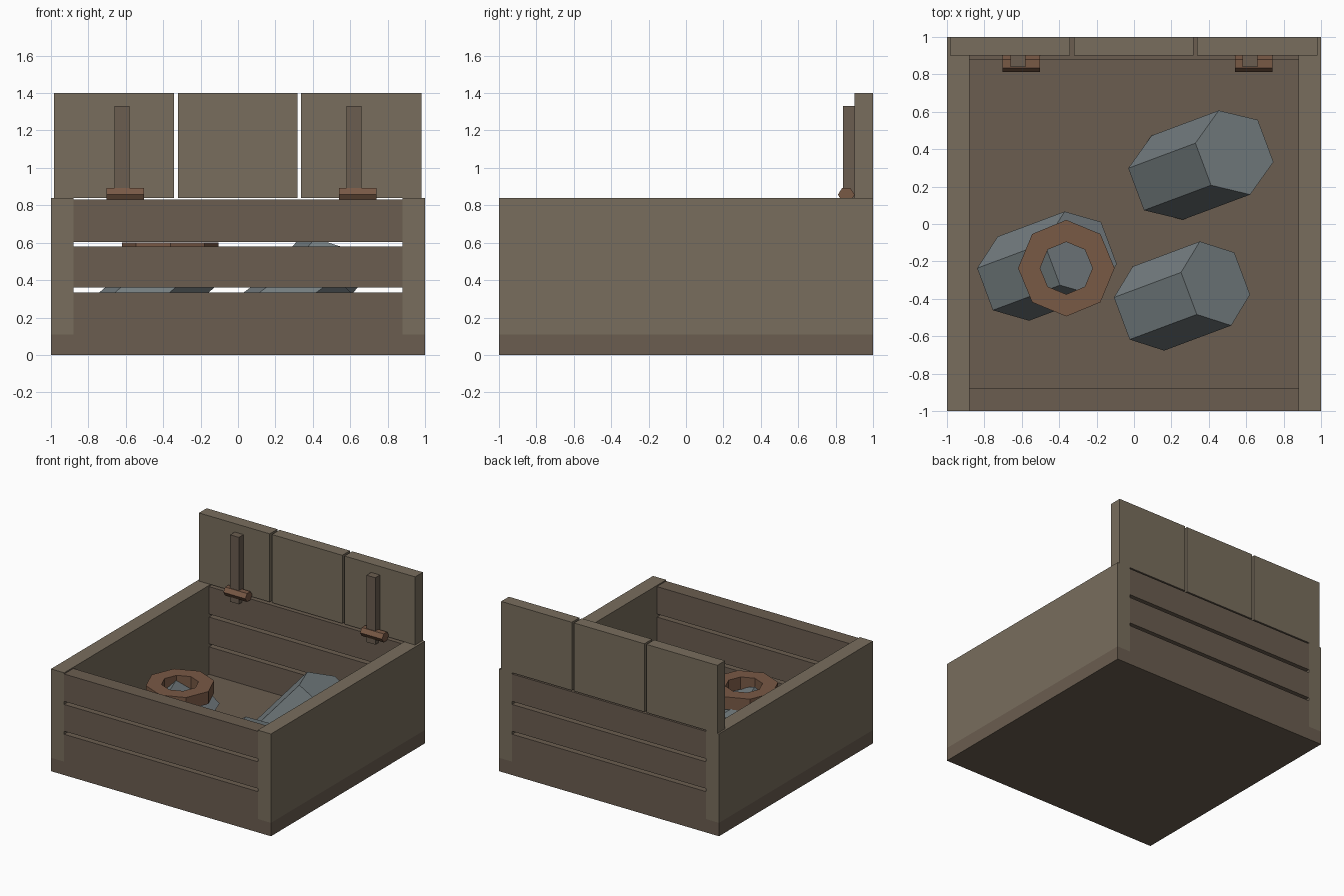
import bpy, bmesh, math
from mathutils import Matrix, Vector

if "Cube" in bpy.data.objects:
    bpy.data.objects.remove(bpy.data.objects["Cube"])


def material(name, rgb):
    m = bpy.data.materials.new(name)
    m.diffuse_color = (*rgb, 1)
    m.use_nodes = True
    m.node_tree.nodes["Principled BSDF"].inputs["Base Color"].default_value = m.diffuse_color
    return m


WOOD = material("light_wood", (0.19, 0.155, 0.11))
SLAT = material("dark_wood", (0.145, 0.11, 0.08))
STONE = material("grey_stone", (0.17, 0.20, 0.21))
RUST = material("rust", (0.19, 0.10, 0.06))


def add_object(name, bm, mat):
    bmesh.ops.recalc_face_normals(bm, faces=bm.faces)
    me = bpy.data.meshes.new(name)
    bm.to_mesh(me)
    bm.free()
    me.materials.append(mat)
    ob = bpy.data.objects.new(name, me)
    bpy.context.collection.objects.link(ob)
    return ob


def box(name, x, y, z, mat):
    bm = bmesh.new()
    size = [b - a for a, b in (x, y, z)]
    mid = [(a + b) / 2 for a, b in (x, y, z)]
    bmesh.ops.create_cube(bm, size=1, matrix=Matrix.Translation(mid) @ Matrix.Diagonal((*size, 1)))
    return add_object(name, bm, mat)


def prism(name, sides, x_axis, y_axis, z_axis, centre, mat):
    """Unit prism mapped onto three axis vectors; a corner lies on y_axis."""
    bm = bmesh.new()
    m = Matrix((x_axis, y_axis, z_axis)).transposed().to_4x4()
    m.translation = centre
    bmesh.ops.create_cone(bm, cap_ends=True, segments=sides, radius1=1, radius2=1, depth=1, matrix=m)
    return add_object(name, bm, mat)


# Crate floor and side walls
box("floor", (-1, 1), (-1, 1), (0, 0.11), SLAT)
for side, x in (("left", (-1, -0.88)), ("right", (0.88, 1))):
    box(side + "_wall", x, (-1, 1), (0.11, 0.84), WOOD)

# Front and back slats with narrow gaps
for side, y in (("front", (-1, -0.88)), ("back", (0.88, 1))):
    for i, z in enumerate(((0.11, 0.335), (0.36, 0.58), (0.605, 0.83))):
        box(f"{side}_slat_{i + 1}", (-0.88, 0.88), y, z, SLAT)

# Open lid standing upright at the back
for i, x in enumerate(((-0.985, -0.342), (-0.322, 0.318), (0.338, 0.98))):
    box(f"lid_plank_{i + 1}", x, (0.9, 1), (0.84, 1.4), WOOD)

# Hinge straps and barrels
for side, strap_x, barrel_x in (("left", -0.62, -0.602), ("right", 0.62, 0.64)):
    box(side + "_hinge_strap", (strap_x - 0.04, strap_x + 0.04), (0.84, 0.9), (0.78, 1.33), SLAT)
    prism(side + "_hinge_barrel", 6, (0, 0, 0.04), (0, 0.045, 0), (0.2, 0, 0),
          (barrel_x, 0.857, 0.857), RUST)

# Leaning hexagonal stones: top centre, rise of the axis, slope of the end faces
along = Vector((0.937, 0.35, 0))
across = Vector((-0.35, 0.937, 0))
up = Vector((0, 0, 1))
for name, top, rise, run, drop in (
        ("back_stone", (0.537, 0.382, 0.556), 0.43, 0.178, 0.068),
        ("front_stone", (0.436, -0.318, 0.41), 0.27, 0.152, 0.09),
        ("left_stone", (-0.286, -0.158, 0.475), 0.31, 0.162, 0.085)):
    axis = along * 0.383 + up * rise
    prism(name, 6, (along * run - up * drop) / 0.866, across * 0.24, axis,
          Vector(top) - axis / 2, STONE)

# Eight-sided ring resting on the left stone
bm = bmesh.new()
profile = [(0.14, 0.5), (0.258, 0.5), (0.258, 0.602), (0.14, 0.602)]
loops = []
for k in range(8):
    a = k * math.pi / 4
    loops.append([bm.verts.new((-0.362 + r * math.cos(a), -0.236 + r * math.sin(a), z)) for r, z in profile])
for k in range(8):
    p, q = loops[k], loops[(k + 1) % 8]
    for j in range(4):
        n = (j + 1) % 4
        bm.faces.new((p[j], q[j], q[n], p[n]))
add_object("ring", bm, RUST)
